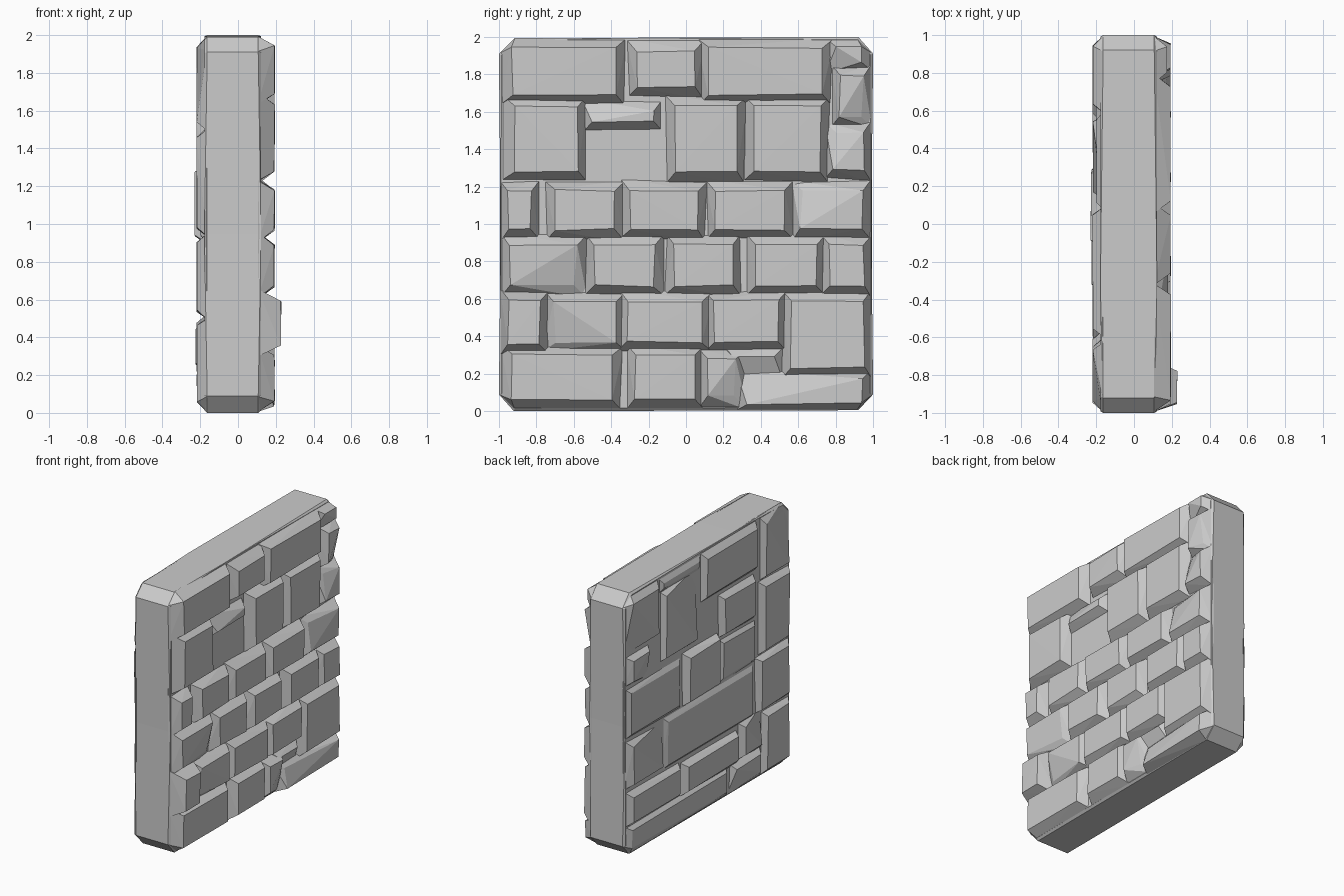
import bpy, bmesh, random

if "Cube" in bpy.data.objects:
    bpy.data.objects.remove(bpy.data.objects["Cube"])
random.seed(7)

LIM, CUT = 0.994, 0.08         # wall edge limit and corner cut


def finish(bm, name):
    bmesh.ops.recalc_face_normals(bm, faces=bm.faces)
    me = bpy.data.meshes.new(name)
    bm.to_mesh(me)
    bm.free()
    ob = bpy.data.objects.new(name, me)
    bpy.context.collection.objects.link(ob)
    return ob


def add_brick(bm, side, y0, y1, z0, z1, depth, base, grow, chips=""):
    """Tapered stone: flat outer face, wider foot sunk in the core.
    chips: face corners (0-3, counted round from low y / low z) knocked back."""
    pts = []
    j = lambda a: random.uniform(-a, a)
    for i, (sy, sz) in enumerate([(-1, -1), (1, -1), (1, 1), (-1, 1)]):
        y, z = (y0, y1)[sy > 0], (z0, z1)[sz > 0]
        # outer face corner
        d = depth + j(0.002)
        yy, zz = y + j(0.006), z + j(0.006)
        if str(i) in chips:
            d -= 0.04
            yy -= sy * 0.015
        pts.append((side * d, yy, zz))
        # foot corner, held inside the wall outline
        by = max(-LIM, min(LIM, y + sy * (grow + j(0.01))))
        bz = max(-LIM, min(LIM, z - 1 + sz * (grow + 0.005 + j(0.01))))
        if y * sy > 0.9:
            by = sy * LIM
        if (z - 1) * sz > 0.9:
            bz = sz * LIM
        if by * sy > LIM - CUT and bz * sz > LIM - CUT:
            pts += [(side * base, sy * (LIM - CUT), 1 + bz), (side * base, by, 1 + sz * (LIM - CUT))]
        else:
            pts.append((side * base, by, 1 + bz))
    verts = [bm.verts.new(p) for p in pts]
    bmesh.ops.convex_hull(bm, input=verts)


def course(name, side, z0, z1, bricks, depth, base, grow):
    """One row; brick = (y0, y1[, chips[, z0, z1[, depth]]])."""
    bm = bmesh.new()
    for b in bricks:
        chips = b[2] if len(b) > 2 else ""
        a, c = (b[3], b[4]) if len(b) > 4 else (z0, z1)
        d = b[5] if len(b) > 5 else depth
        add_brick(bm, side, b[0], b[1], a, c, d, base, grow, chips)
    finish(bm, name)


# Core slab with cut corners and slightly worn sides
outline = [(-0.92, 0), (0.92, 0.005), (1, 0.09), (0.99, 1.0), (1, 1.91), (0.92, 2),
           (-0.33, 1.995), (-0.92, 1.99), (-1, 1.91), (-0.99, 0.95), (-1, 0.09)]
bm = bmesh.new()
back = [bm.verts.new((-0.178, y, z)) for y, z in outline]
front = [bm.verts.new((0.122, y, z)) for y, z in outline]
bm.faces.new(back)
bm.faces.new(front)
n = len(outline)
for i in range(n):
    k = (i + 1) % n
    bm.faces.new((back[i], back[k], front[k], front[i]))
rim = [e for e in bm.edges if abs(e.verts[0].co.x - e.verts[1].co.x) < 0.01]
bmesh.ops.bevel(bm, geom=rim, offset=0.015, segments=1, affect='EDGES')
finish(bm, "wall_core")

# Right-hand face: six courses
R = dict(side=1, depth=0.193, base=0.105, grow=0.055)
course("right_course_1", z0=0.06, z1=0.30, bricks=[
    (-0.93, -0.39), (-0.27, 0.05), (0.12, 0.27, "1", 0.08, 0.28),
    (0.25, 0.47, "01", 0.21, 0.29, 0.175), (0.33, 0.94, "3", 0.04, 0.17)], **R)
course("right_course_2", z0=0.37, z1=0.59, bricks=[
    (-0.95, -0.78, "", 0.36, 0.59, 0.228), (-0.71, -0.37, "0"), (-0.31, 0.09),
    (0.15, 0.49), (0.56, 0.95, "", 0.23, 0.59)], **R)
course("right_course_3", z0=0.67, z1=0.89, bricks=[
    (-0.94, -0.58, "1"), (-0.49, -0.17), (-0.06, 0.25),
    (0.37, 0.70), (0.77, 0.95)], **R)
course("right_course_4", z0=0.97, z1=1.18, bricks=[
    (-0.95, -0.83), (-0.70, -0.38), (-0.30, 0.06), (0.16, 0.53),
    (0.61, 0.94, "3")], **R)
course("right_course_5", z0=1.28, z1=1.63, bricks=[
    (-0.92, -0.58), (-0.50, -0.17, "3", 1.55, 1.61, 0.18),
    (-0.06, 0.27), (0.36, 0.72), (0.79, 0.95, "3", 1.29, 1.49),
    (0.82, 0.95, "1", 1.57, 1.79)], **R)
course("right_course_6", z0=1.69, z1=1.94, bricks=[
    (-0.93, -0.37), (-0.26, 0.05, "", 1.73, 1.92), (0.12, 0.73),
    (0.80, 0.94, "0", 1.87, 1.95, 0.175)], **R)

# Left-hand face: larger, shallower stones, some worn nearly flush
L = dict(side=-1, depth=0.218, base=0.165, grow=0.04)
course("left_course_1", z0=0.06, z1=0.20, bricks=[
    (-0.20, 0.94, "", 0.06, 0.20, 0.205), (-0.94, -0.68, "", 0.06, 0.46),
    (-0.60, -0.30, "1")], **L)
course("left_course_2", z0=0.27, z1=0.46, bricks=[
    (0.38, 0.94), (-0.32, 0.29, "", 0.26, 0.44, 0.225),
    (-0.61, -0.41, "3", 0.27, 0.48)], **L)
course("left_course_3", z0=0.56, z1=0.84, bricks=[
    (0.58, 0.94, "3"), (-0.52, 0.50, "", 0.53, 0.86, 0.197),
    (-0.94, -0.61, "", 0.54, 0.90)], **L)
course("left_course_4", z0=0.95, z1=1.25, bricks=[
    (0.36, 0.94, "", 0.94, 1.25, 0.2), (-0.09, 0.27, "", 0.94, 1.27, 0.228),
    (-0.55, -0.17, "", 0.94, 1.20, 0.2), (-0.94, -0.65, "", 0.98, 1.46)], **L)
course("left_course_5", z0=1.30, z1=1.56, bricks=[
    (0.75, 0.94, "0", 1.34, 1.50), (0.17, 0.54, "3", 1.37, 1.84),
    (-0.53, -0.17, "", 1.29, 1.55)], **L)
course("left_course_6", z0=1.65, z1=1.94, bricks=[
    (0.63, 0.94, "1", 1.60, 1.93), (-0.55, 0.05), (0.12, 0.55, "", 1.90, 1.94, 0.2),
    (-0.94, -0.66, "3", 1.54, 1.93)], **L)
